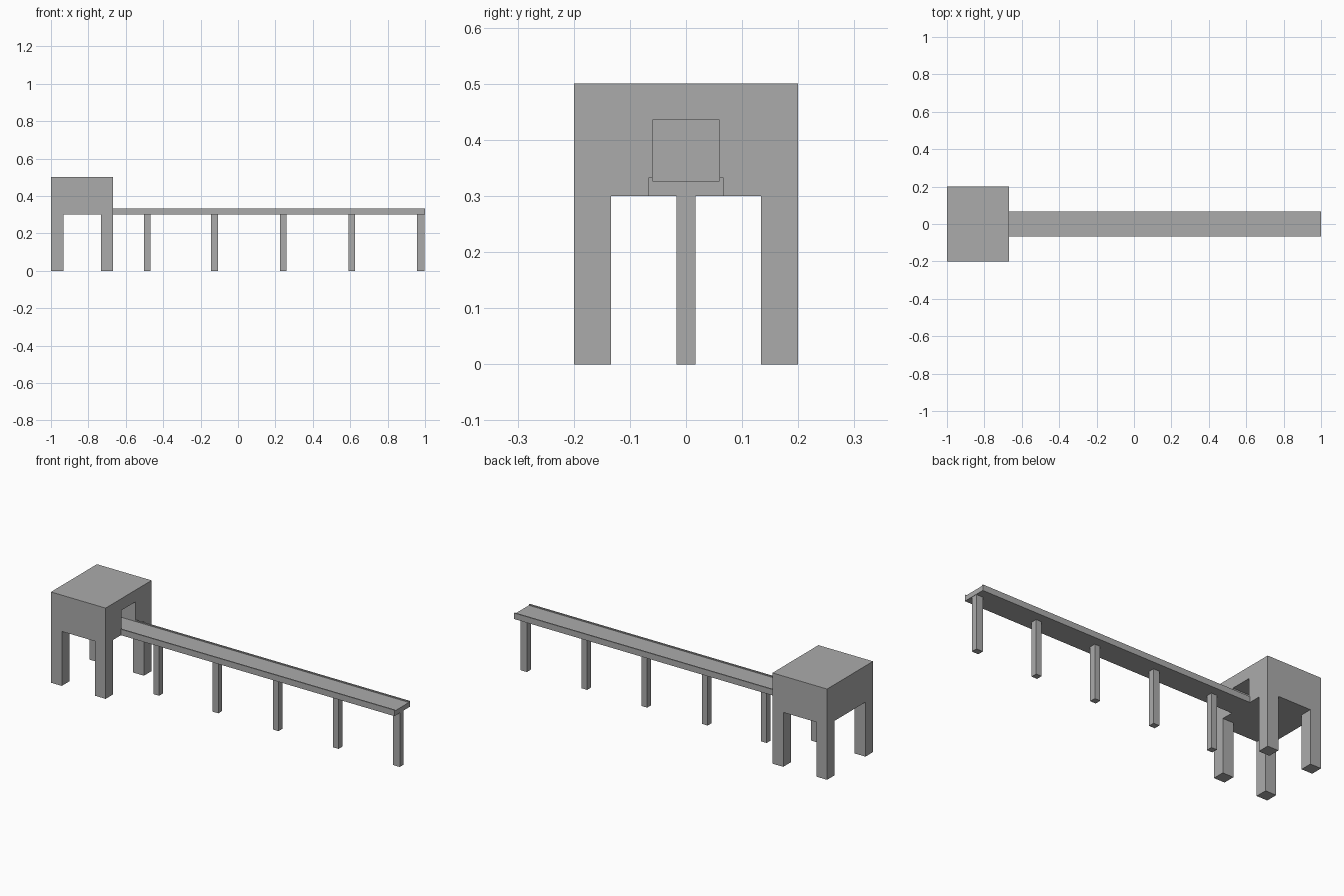
import bpy
import bmesh
from mathutils import Vector

old = bpy.data.objects.get("Cube")
if old:
    bpy.data.objects.remove(old, do_unlink=True)

grey = bpy.data.materials.new("concrete grey")
grey.use_nodes = True
grey.diffuse_color = (0.41, 0.41, 0.41, 1)
grey.node_tree.nodes["Principled BSDF"].inputs["Base Color"].default_value = grey.diffuse_color


def link(name, bm):
    bmesh.ops.recalc_face_normals(bm, faces=bm.faces)
    mesh = bpy.data.meshes.new(name)
    bm.to_mesh(mesh)
    bm.free()
    mesh.materials.append(grey)
    obj = bpy.data.objects.new(name, mesh)
    bpy.context.collection.objects.link(obj)
    return obj


def box(name, xs, ys, zs):
    """Box given by its low and high limit on each axis."""
    bm = bmesh.new()
    bmesh.ops.create_cube(bm, size=1)
    for v in bm.verts:
        v.co = Vector([a[0] if c < 0 else a[1] for c, a in zip(v.co, (xs, ys, zs))])
    return link(name, bm)


def carve(target, cutter):
    cutter.hide_render = True
    cutter.hide_viewport = True
    cutter.display_type = 'WIRE'
    mod = target.modifiers.new(cutter.name, 'BOOLEAN')
    mod.operation = 'DIFFERENCE'
    mod.solver = 'EXACT'
    mod.object = cutter


WALL = -0.667      # tower face that meets the walkway
UNDER = 0.3        # underside of tower room and walkway
FLOOR = 0.327      # walkway floor
LEG = 0.066

# Tower: one block, with gaps between the legs and a doorway cut out
tower = box("tower", (-1, WALL), (-0.2, 0.2), (0, 0.5))
carve(tower, box("leg_gap_front_cutter", (-1 + LEG, WALL - LEG), (-0.3, 0.3), (-0.1, UNDER)))
carve(tower, box("leg_gap_side_cutter", (-1.1, WALL + 0.1), (LEG - 0.2, 0.2 - LEG), (-0.1, UNDER)))
carve(tower, box("doorway_cutter", (-0.934, WALL + 0.1), (-0.06, 0.06), (FLOOR, 0.435)))

# Walkway: shallow channel profile extruded along x
half = [(0.067, UNDER), (0.067, 0.333), (0.06, 0.333), (0.06, FLOOR)]
profile = half + [(-y, z) for y, z in reversed(half)]
bm = bmesh.new()
face = bm.faces.new([bm.verts.new((WALL, y, z)) for y, z in profile])
ext = bmesh.ops.extrude_face_region(bm, geom=[face], use_keep_orig=True)
moved = [g for g in ext["geom"] if isinstance(g, bmesh.types.BMVert)]
bmesh.ops.translate(bm, verts=moved, vec=(1 - WALL, 0, 0))
link("walkway", bm)

# Support posts, the end one slightly thicker
posts = [(-0.486, 0.034), (-0.126, 0.036), (0.242, 0.034), (0.608, 0.034), (0.978, 0.04)]
for i, (x, w) in enumerate(posts):
    box(f"support_post_{i + 1}", (x - w / 2, x + w / 2), (-0.017, 0.017), (0, UNDER))
